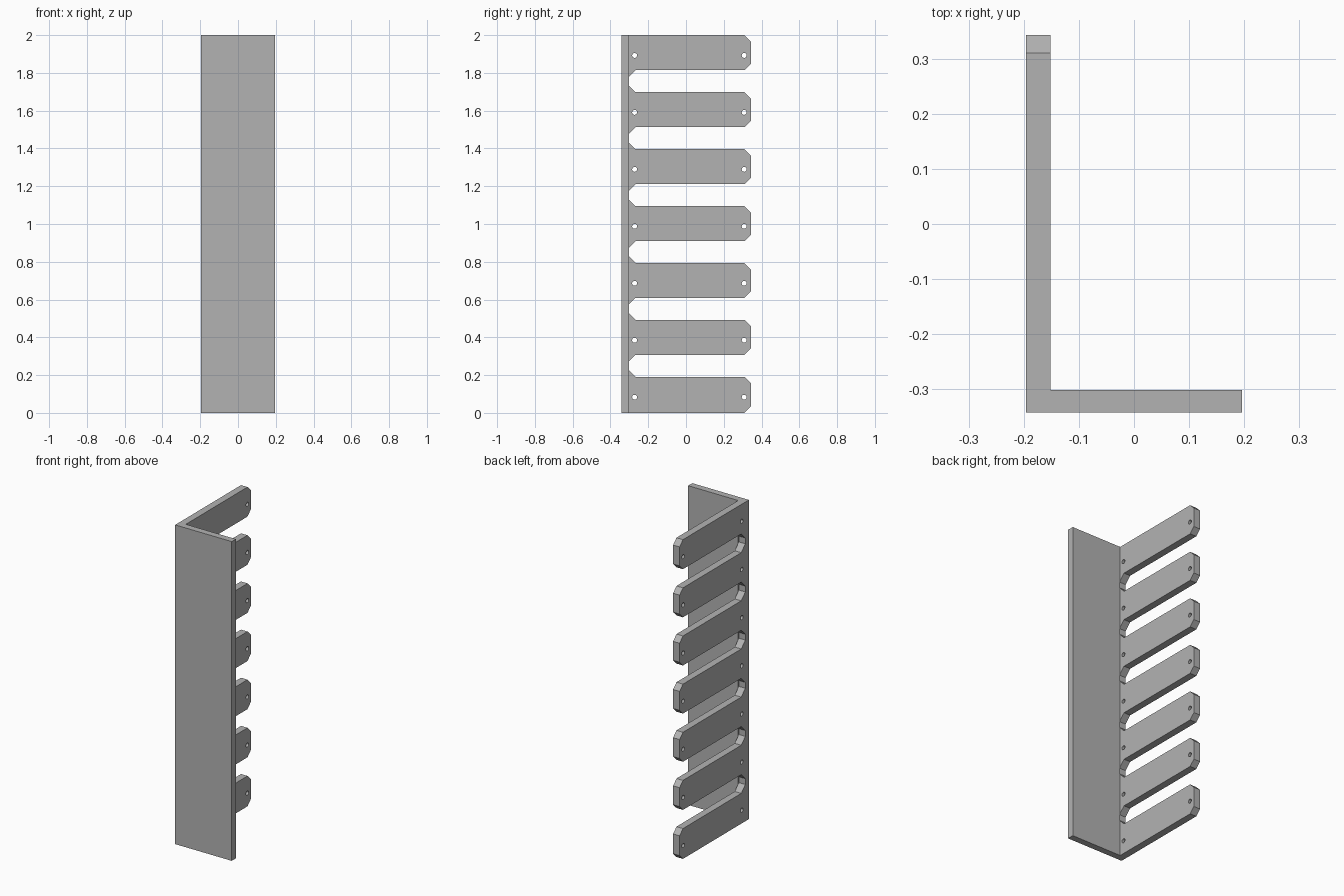
import bpy, bmesh, math
from mathutils import Vector

cube = bpy.data.objects.get("Cube")
if cube:
    bpy.data.objects.remove(cube, do_unlink=True)

GREY = (0.45, 0.45, 0.45, 1)
grey = bpy.data.materials.new("plain_grey")
grey.use_nodes = True
grey.diffuse_color = GREY
grey.node_tree.nodes["Principled BSDF"].inputs["Base Color"].default_value = GREY

# Shared dimensions
LEFT, INNER, RIGHT = -0.196, -0.151, 0.196
FRONT, PLATE_BACK, TIP = -0.342, -0.301, 0.343
HEIGHT, PITCH, COUNT = 2.0, 0.3016, 7
SLOT_LOW, SLOT_HIGH = 0.19, 0.307
SLOT_START, SLOT_END = -0.267, -0.307
CUT = 0.033
HOLE_Z, HOLE_RADIUS = 0.083, 0.013


def finger_outline():
    """Comb outline in (y, z): chamfered tips with chamfered slots between."""
    depth = SLOT_START - SLOT_END
    pts = [(FRONT, 0)]
    for i in range(COUNT):
        low = 0 if i == 0 else SLOT_HIGH + (i - 1) * PITCH
        high = HEIGHT if i == COUNT - 1 else SLOT_LOW + i * PITCH
        if i:
            pts += [(SLOT_END, low - depth), (SLOT_START, low)]
        pts += [(TIP - CUT, low), (TIP, low + CUT),
                (TIP, high - CUT), (TIP - CUT, high)]
        if i < COUNT - 1:
            pts += [(SLOT_START, high), (SLOT_END, high + depth)]
    return pts + [(FRONT, HEIGHT)]


def hole_outline(y, z, sides=20):
    return [(y + HOLE_RADIUS * math.cos(math.tau * k / sides),
             z + HOLE_RADIUS * math.sin(math.tau * k / sides)) for k in range(sides)]


# Side plate with fingers: filled curve with screw holes, given thickness
curve = bpy.data.curves.new("fingered_side_plate", "CURVE")
curve.dimensions = "2D"
curve.fill_mode = "BOTH"
curve.extrude = (INNER - LEFT) / 2
outlines = [finger_outline()]
for i in range(COUNT):
    for y in (-0.272, 0.308):
        outlines.append(hole_outline(y, HOLE_Z + i * PITCH))
for outline in outlines:
    spline = curve.splines.new("POLY")
    spline.points.add(len(outline) - 1)
    for point, (y, z) in zip(spline.points, outline):
        point.co = (y, z, 0, 1)
    spline.use_cyclic_u = True
    spline.use_smooth = False
curve.materials.append(grey)
side = bpy.data.objects.new("fingered_side_plate", curve)
bpy.context.collection.objects.link(side)
side.rotation_euler = (math.pi / 2, 0, math.pi / 2)
side.location.x = (LEFT + INNER) / 2
bpy.ops.object.select_all(action="DESELECT")
side.select_set(True)
bpy.context.view_layer.objects.active = side
bpy.ops.object.convert(target="MESH")
bm = bmesh.new()
bm.from_mesh(side.data)
bmesh.ops.remove_doubles(bm, verts=bm.verts, dist=0.0001)
bmesh.ops.recalc_face_normals(bm, faces=bm.faces)
bm.to_mesh(side.data)
bm.free()

# Front plate, butted against the side plate
mesh = bpy.data.meshes.new("front_plate")
bm = bmesh.new()
bmesh.ops.create_cube(bm, size=1)
bmesh.ops.scale(bm, vec=(RIGHT - INNER, PLATE_BACK - FRONT, HEIGHT), verts=bm.verts)
bmesh.ops.translate(bm, verts=bm.verts, vec=Vector(
    ((RIGHT + INNER) / 2, (PLATE_BACK + FRONT) / 2, HEIGHT / 2)))
bm.to_mesh(mesh)
bm.free()
mesh.materials.append(grey)
front = bpy.data.objects.new("front_plate", mesh)
bpy.context.collection.objects.link(front)
